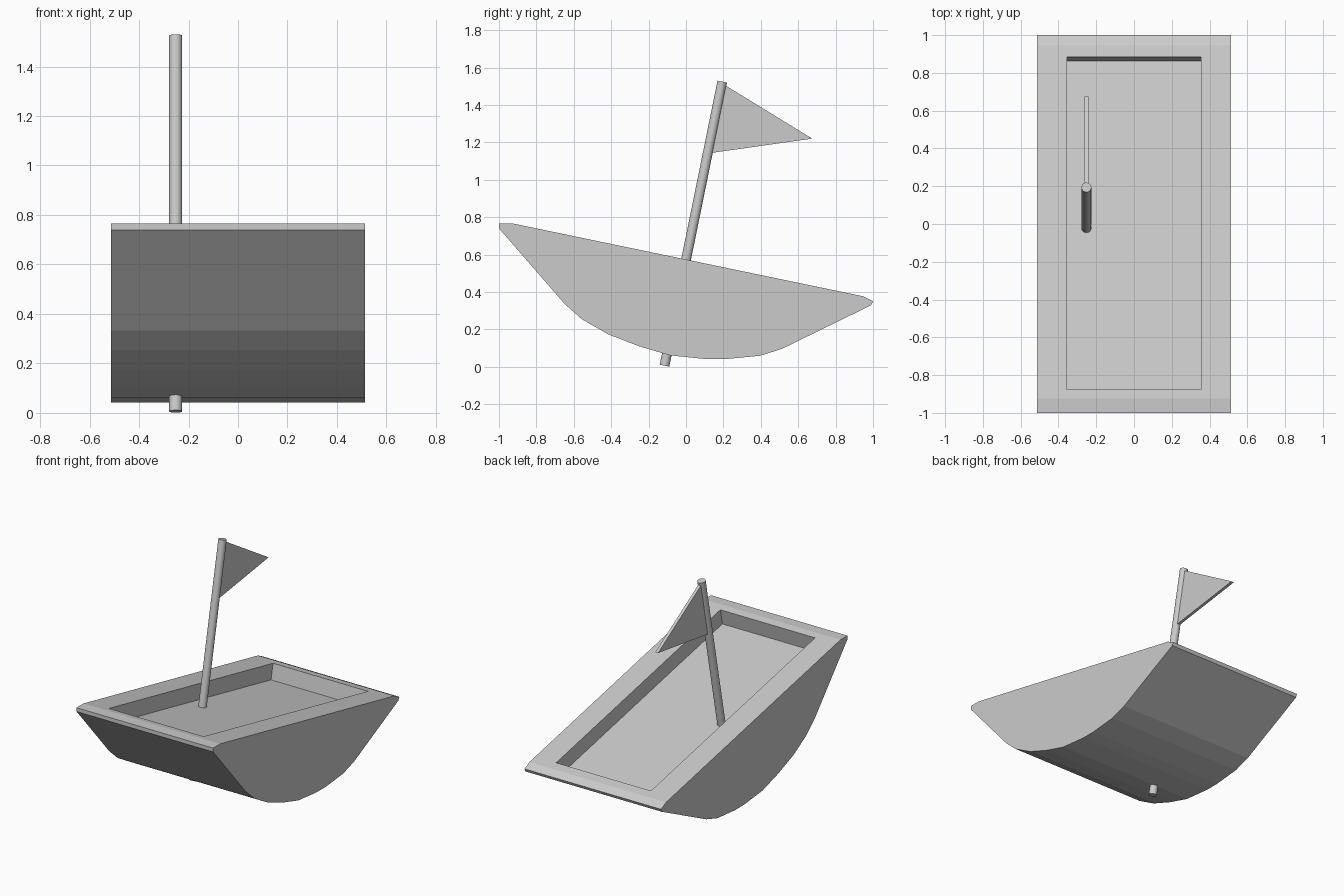
import bpy, bmesh
from mathutils import Vector

if "Cube" in bpy.data.objects:
    bpy.data.objects.remove(bpy.data.objects["Cube"])


def prism(name, profile, x0, x1):
    """Extrude a side profile of (y, z) points from x0 to x1."""
    bm = bmesh.new()
    face = bm.faces.new([bm.verts.new((x0, y, z)) for y, z in profile])
    ext = bmesh.ops.extrude_face_region(bm, geom=[face])
    verts = [g for g in ext["geom"] if isinstance(g, bmesh.types.BMVert)]
    bmesh.ops.translate(bm, verts=verts, vec=(x1 - x0, 0, 0))
    bmesh.ops.recalc_face_normals(bm, faces=bm.faces)
    mesh = bpy.data.meshes.new(name)
    bm.to_mesh(mesh)
    bm.free()
    obj = bpy.data.objects.new(name, mesh)
    bpy.context.collection.objects.link(obj)
    return obj


# Hull: side profile with chamfered ends and a rounded keel
deck_front, deck_back = Vector((-0.925, 0.766)), Vector((0.947, 0.377))
hull = prism("hull", [
    (-1, 0.766), deck_front, deck_back, (1, 0.35), (0.99, 0.329),
    (0.513, 0.096), (0.396, 0.059), (0.208, 0.041), (0.112, 0.041),
    (-0.086, 0.061), (-0.251, 0.11), (-0.417, 0.174), (-0.556, 0.254),
    (-0.647, 0.334), (-1, 0.74)], -0.513, 0.513)

# Recessed deck well, cut square to the sloping deck
along = (deck_back - deck_front).normalized()
up = Vector((-along.y, along.x))
a = deck_front + along * ((-0.877 - deck_front.x) / along.x)
b = deck_front + along * ((0.885 - deck_front.x) / along.x)
depth = 0.107
cutter = prism("well_cutter", [a - up * depth, b - up * depth,
                               b + up * 0.1, a + up * 0.1], -0.356, 0.356)
cut = hull.modifiers.new("well", 'BOOLEAN')
cut.operation = 'DIFFERENCE'
cut.solver = 'EXACT'
cut.object = cutter
bpy.context.view_layer.objects.active = hull
hull.select_set(True)
bpy.ops.object.modifier_apply(modifier=cut.name)
bpy.data.objects.remove(cutter)

# Mast: leaning pole that pokes out below the hull
mast_x = -0.252
foot, head = Vector((mast_x, -0.115, 0.006)), Vector((mast_x, 0.194, 1.525))
axis = head - foot
bpy.ops.mesh.primitive_cylinder_add(
    vertices=32, radius=0.026, depth=axis.length, location=(foot + head) / 2,
    rotation=axis.to_track_quat('Z', 'Y').to_euler())
mast = bpy.context.object
mast.name = "mast"
bpy.ops.object.shade_smooth_by_angle()

# Flag: thin triangular pennant
prism("flag", [(0.192, 1.516), (0.675, 1.22), (0.118, 1.141)],
      mast_x - 0.01, mast_x + 0.01)
